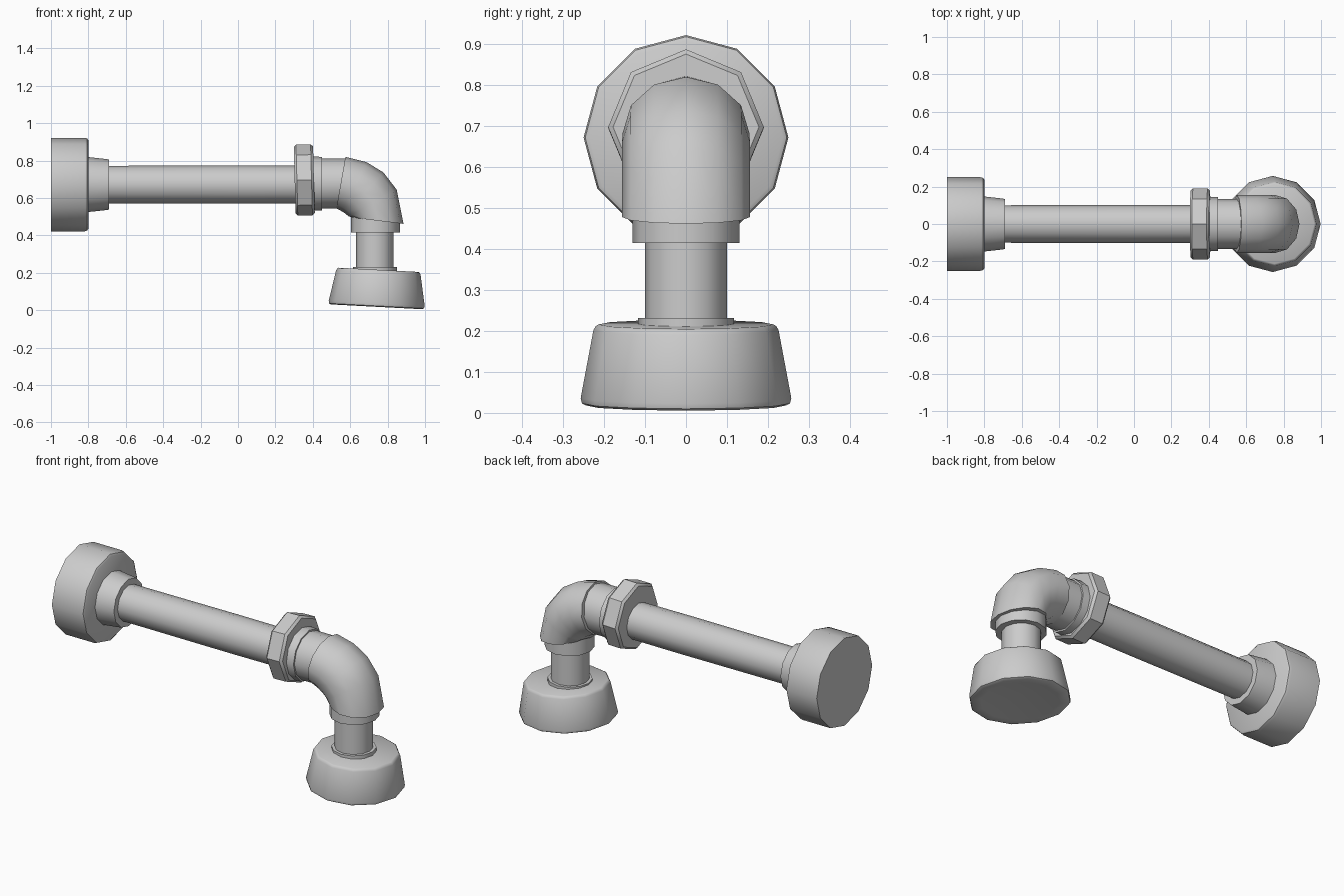
import bpy, bmesh
from math import sin, cos, pi, radians

if "Cube" in bpy.data.objects:
    bpy.data.objects.remove(bpy.data.objects["Cube"])


def skin(name, rings, n=12):
    """Skin rings (x, z, axis angle, in-plane radius, y radius); angle 0 = +x, 90 = down."""
    bm = bmesh.new()
    loops = []
    for x, z, a, r, ry in rings:
        a = radians(a)
        if r == 0:
            loops.append([bm.verts.new((x, 0, z))])
            continue
        loops.append([bm.verts.new((x + sin(a) * r * cos(2 * pi * i / n),
                                    ry * sin(2 * pi * i / n),
                                    z + cos(a) * r * cos(2 * pi * i / n)))
                      for i in range(n)])
    for p, q in zip(loops, loops[1:]):
        for i in range(n):
            j = (i + 1) % n
            if len(q) == 1:
                bm.faces.new((p[i], p[j], q[0]))
            elif len(p) == 1:
                bm.faces.new((p[0], q[j], q[i]))
            else:
                bm.faces.new((p[i], p[j], q[j], q[i]))
    for end in (loops[0], loops[-1]):
        if len(end) > 1:
            bm.faces.new(end)
    bmesh.ops.recalc_face_normals(bm, faces=bm.faces[:])
    me = bpy.data.meshes.new(name)
    bm.to_mesh(me)
    bm.free()
    ob = bpy.data.objects.new(name, me)
    bpy.context.collection.objects.link(ob)
    bpy.ops.object.select_all(action='DESELECT')
    ob.select_set(True)
    bpy.context.view_layer.objects.active = ob
    bpy.ops.object.shade_smooth_by_angle(angle=radians(40))
    return ob


def turned(name, x, z, a, profile, n=12):
    """Turned part: profile of (distance along axis, radius) from a start point."""
    c, s = cos(radians(a)), sin(radians(a))
    return skin(name, [(x + c * d, z - s * d, a, r, r) for d, r in profile], n)


Z = 0.672   # height of the arm axis
X = 0.732   # x of the outlet axis

# wall end of the arm
turned("wall_flange", -1, Z, 0,
       [(0, 0), (0, 0.25), (0.18, 0.25), (0.194, 0.246), (0.2, 0.236), (0.2, 0)])
turned("wall_collar", -0.81, Z, 0, [(0, 0.148), (0.10, 0.137), (0.12, 0.134)])
turned("arm_pipe", -0.75, Z, 0, [(0, 0.1), (0.75, 0.102), (1.2, 0.1)])

# eight-sided nut and the collars leading into the elbow
turned("nut", 0.303, 0.695, -1.5,
       [(0, 0.178), (0.012, 0.19), (0.09, 0.19), (0.103, 0.178)], 8)
turned("nut_collar", 0.39, 0.677, 0, [(0, 0.145), (0.06, 0.143)])
turned("elbow_inlet", 0.44, 0.677, 0, [(0, 0.134), (0.14, 0.133)])

# bent elbow
skin("elbow", [(0.55, 0.682, 10, 0.140, 0.155),
               (0.620, 0.661, 27, 0.147, 0.156),
               (0.675, 0.627, 43, 0.150, 0.156),
               (0.720, 0.573, 61, 0.147, 0.156),
               (0.752, 0.478, 97, 0.134, 0.156)])

# outlet going down to the head
turned("elbow_outlet", 0.735, 0.52, 90, [(0, 0.13), (0.105, 0.13)])
turned("outlet_pipe", X, 0.45, 90, [(0, 0.1), (0.25, 0.1)])
turned("head_ring", X, 0.232, 90, [(0, 0.117), (0.04, 0.117)])

# tilted shower head with a hollowed underside
turned("shower_head", 0.751, 0.216, 93,
       [(0, 0), (0, 0.213), (0.004, 0.220), (0.014, 0.226), (0.18, 0.257),
        (0.193, 0.254), (0.198, 0.245), (0.198, 0.2), (0.163, 0)])
